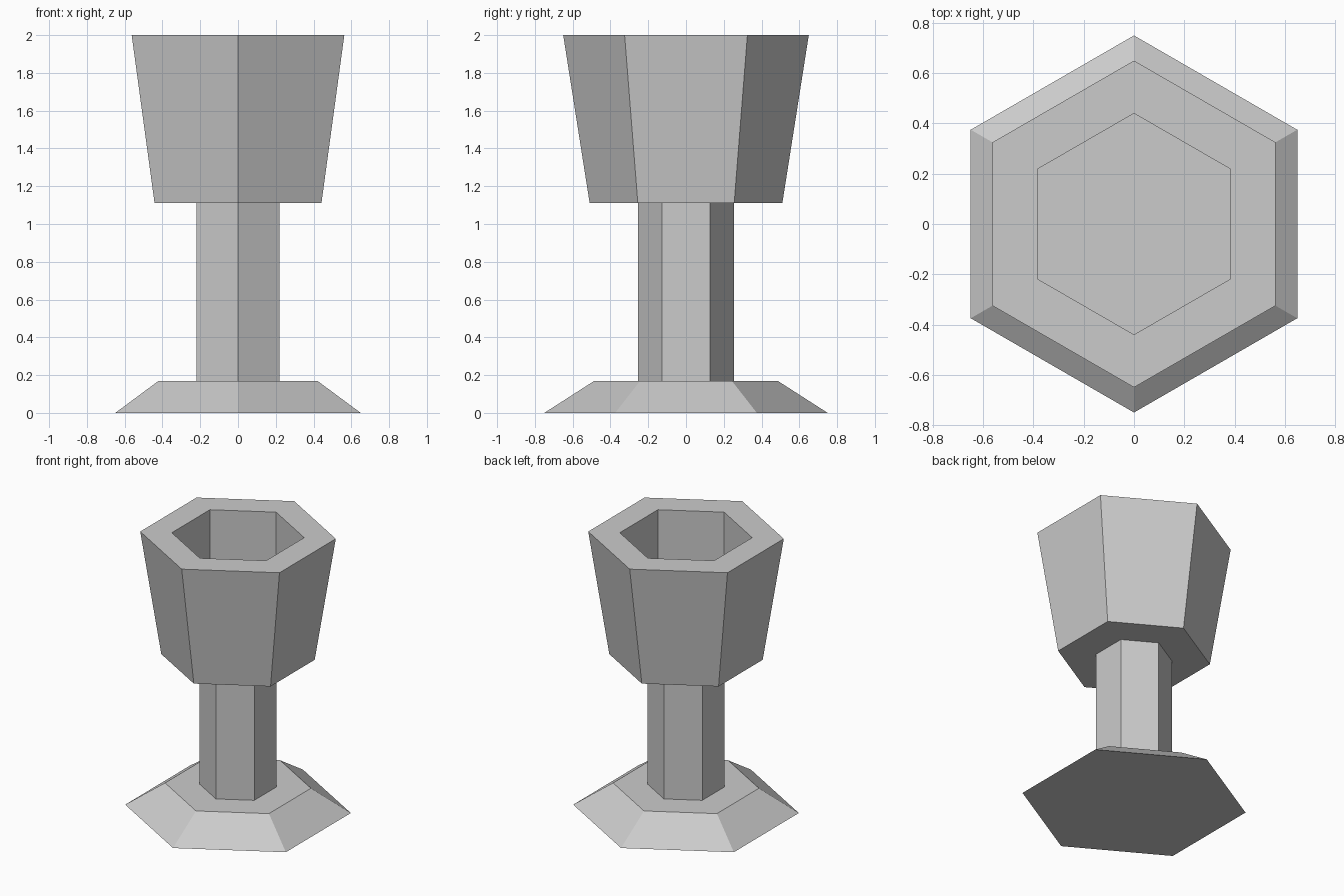
import bpy
import bmesh
from math import cos, sin, tau

SIDES = 6

cube = bpy.data.objects.get("Cube")
if cube:
    bpy.data.objects.remove(cube, do_unlink=True)

# One plain grey for the whole goblet
grey = bpy.data.materials.new("plain_grey")
grey.use_nodes = True
grey.diffuse_color = (0.6, 0.6, 0.6, 1)
bsdf = next(n for n in grey.node_tree.nodes if n.type == "BSDF_PRINCIPLED")
bsdf.inputs["Base Color"].default_value = grey.diffuse_color


def hex_part(name, profile, capped=True):
    """Sweep (radius, height) points round z, with a corner facing the front."""
    bm = bmesh.new()
    rings = []
    for radius, z in profile:
        angles = [tau * (i / SIDES - 0.25) for i in range(SIDES)]
        rings.append([bm.verts.new((radius * cos(a), radius * sin(a), z)) for a in angles])
    for low, high in zip(rings, rings[1:]):
        for i in range(SIDES):
            j = (i + 1) % SIDES
            bm.faces.new((low[i], low[j], high[j], high[i]))
    if capped:
        bm.faces.new(rings[0][::-1])
        bm.faces.new(rings[-1])
    bmesh.ops.recalc_face_normals(bm, faces=bm.faces)
    mesh = bpy.data.meshes.new(name)
    bm.to_mesh(mesh)
    bm.free()
    mesh.materials.append(grey)
    obj = bpy.data.objects.new(name, mesh)
    bpy.context.collection.objects.link(obj)
    return obj


# Sloped foot
hex_part("foot", [(0.75, 0), (0.485, 0.17)])

# Straight stem, open where it meets the foot and the cup
hex_part("stem", [(0.255, 0.17), (0.255, 1.11)], capped=False)

# Flared cup: outer wall, flat rim, straight-sided hollow and its floor
hex_part("cup", [(0.51, 1.11), (0.65, 2), (0.44, 2), (0.44, 1.25)])
